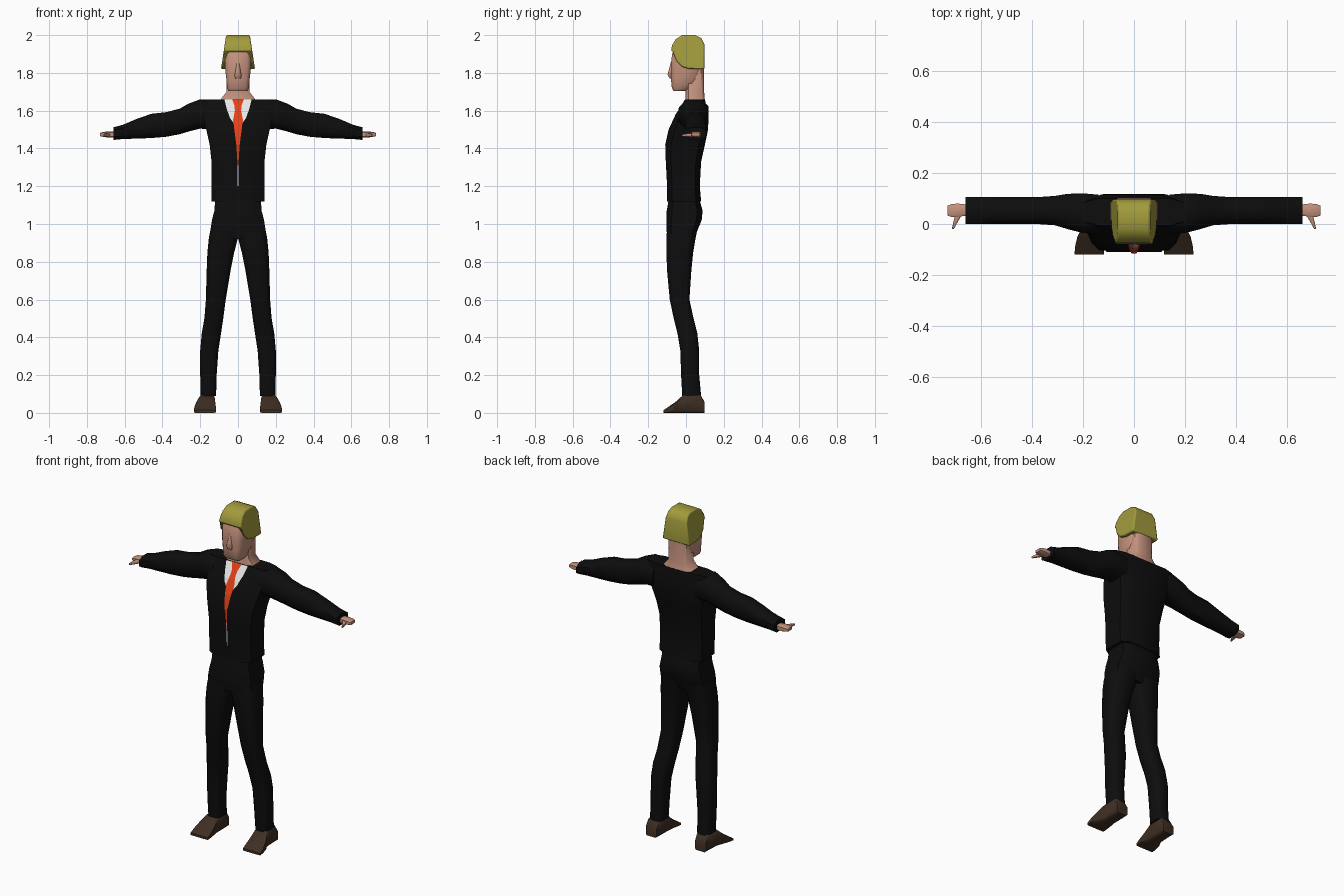
import bpy
import bmesh
import math

cube = bpy.data.objects.get("Cube")
if cube:
    bpy.data.objects.remove(cube, do_unlink=True)


def material(name, rgb):
    m = bpy.data.materials.new(name)
    m.use_nodes = True
    m.diffuse_color = (*rgb, 1)
    m.node_tree.nodes["Principled BSDF"].inputs["Base Color"].default_value = (*rgb, 1)
    return m


SUIT = material("suit black", (0.004, 0.004, 0.004))
SKIN = material("skin", (0.56, 0.29, 0.21))
HAIR = material("blond hair", (0.36, 0.33, 0.045))
SHOE = material("shoe brown", (0.05, 0.028, 0.017))
TIE = material("tie orange", (0.8, 0.05, 0.008))
SHIRT = material("shirt white", (0.8, 0.8, 0.8))


def finish(name, bm, mat, mirror=False, angle=50, recalc=True):
    if recalc:
        bmesh.ops.recalc_face_normals(bm, faces=bm.faces)
    mesh = bpy.data.meshes.new(name)
    bm.to_mesh(mesh)
    bm.free()
    mesh.materials.append(mat)
    ob = bpy.data.objects.new(name, mesh)
    bpy.context.collection.objects.link(ob)
    bpy.ops.object.select_all(action="DESELECT")
    ob.select_set(True)
    bpy.context.view_layer.objects.active = ob
    bpy.ops.object.shade_smooth_by_angle(angle=math.radians(angle))
    if mirror:
        ob.modifiers.new("Mirror", "MIRROR").use_mirror_merge = False
    return ob


def loft(name, sections, mat, axis="z", corner=0.3, **kw):
    """Chamfered box rings; a section is (position, u0, u1, v0, v1)."""
    k = 1 - corner
    ring = [(-k, -1), (k, -1), (1, -k), (1, k), (k, 1), (-k, 1), (-1, k), (-1, -k)]
    bm = bmesh.new()
    rings = []
    for p, u0, u1, v0, v1 in sections:
        row = []
        for a, b in ring:
            u = (u0 + u1 + a * (u1 - u0)) / 2
            v = (v0 + v1 + b * (v1 - v0)) / 2
            co = {"z": (u, v, p), "x": (p, v, u), "y": (u, p, v)}[axis]
            row.append(bm.verts.new(co))
        rings.append(row)
    for lo, hi in zip(rings, rings[1:]):
        for i in range(8):
            j = (i + 1) % 8
            bm.faces.new((lo[i], lo[j], hi[j], hi[i]))
    bm.faces.new(rings[0])
    bm.faces.new(rings[-1])
    return finish(name, bm, mat, **kw)


def lerp(table, z, column):
    for a, b in zip(table, table[1:]):
        if a[0] <= z <= b[0]:
            return a[column] + (b[column] - a[column]) * (z - a[0]) / (b[0] - a[0])
    return table[-1][column]


# Jacket body
body = [(z, -w, w, f, b) for z, w, f, b in (
    (1.12, .14, -.1, .08), (1.2, .14, -.1, .073), (1.33, .14, -.107, .08),
    (1.42, .15, -.11, .1), (1.5, .168, -.092, .117), (1.58, .185, -.055, .115),
    (1.635, .2, -.02, .105), (1.66, .2, -.005, .1))]
loft("jacket", body, SUIT)

# Sleeves
loft("sleeves", [
    (.14, 1.5, 1.65, -.04, .115), (.2, 1.505, 1.66, -.035, .12),
    (.26, 1.49, 1.638, -.02, .118), (.31, 1.475, 1.61, -.005, .11),
    (.38, 1.462, 1.592, 0, .105), (.46, 1.455, 1.583, 0, .105),
    (.54, 1.452, 1.555, 0, .105), (.61, 1.45, 1.525, 0, .105),
    (.66, 1.445, 1.512, 0, .105)], SUIT, axis="x", corner=.5, mirror=True)

# Hands and thumbs
loft("hands", [(.64, 1.46, 1.488, .035, .075), (.69, 1.458, 1.49, .028, .08),
               (.715, 1.462, 1.487, .028, .078), (.73, 1.465, 1.482, .033, .072)],
     SKIN, axis="x", mirror=True)
loft("thumbs", [(-.02, .706, .714, 1.464, 1.474), (0, .695, .709, 1.462, 1.478),
                (.04, .672, .7, 1.46, 1.482)], SKIN, axis="y", mirror=True)

# Trousers: hips, then both legs
loft("trouser_hips", [(z, -w, w, f, b) for z, w, f, b in (
    (.92, .145, -.095, .045), (.97, .145, -.104, .062), (1.02, .138, -.104, .083),
    (1.07, .125, -.102, .088), (1.14, .12, -.09, .068))], SUIT)
loft("trouser_legs", [
    (.09, .116, .198, -.02, .08), (.2, .113, .2, -.026, .07),
    (.33, .104, .2, -.03, .07), (.42, .09, .192, -.045, .06),
    (.5, .078, .178, -.065, .04), (.6, .065, .17, -.086, .018),
    (.75, .04, .166, -.1, .028), (.85, .02, .162, -.104, .038),
    (.92, .002, .155, -.104, .05), (.98, 0, .144, -.1, .062)],
    SUIT, corner=.4, mirror=True)

# Shoes
loft("shoes", [
    (-.12, .117, .233, 0, .014), (-.09, .117, .231, 0, .034),
    (-.05, .12, .222, 0, .062), (-.015, .124, .205, 0, .095),
    (.075, .126, .2, 0, .098), (.097, .128, .2, 0, .06)],
    SHOE, axis="y", corner=.22, mirror=True)

# Neck and head
loft("neck", [(1.65, -.098, .098, -.002, .1), (1.665, -.088, .088, -.002, .099),
              (1.7, -.06, .06, -.002, .096), (1.85, -.06, .06, 0, .094)], SKIN)
loft("head", [(1.705, -.05, .05, -.066, .0), (1.72, -.058, .058, -.075, .03),
              (1.77, -.062, .062, -.08, .07), (1.83, -.069, .069, -.08, .085),
              (1.9, -.07, .07, -.074, .085), (1.94, -.06, .06, -.055, .08)], SKIN)
loft("nose", [(1.77, -.016, .016, -.086, -.06), (1.79, -.018, .018, -.098, -.06),
              (1.82, -.012, .012, -.09, -.06), (1.86, -.008, .008, -.079, -.06)],
     SKIN, corner=.6)

# Hair: side profile widened toward the bottom
profile = [(.098, 1.82), (.02, 1.82), (-.02, 1.832), (-.05, 1.862), (-.07, 1.912),
           (-.079, 1.915), (-.074, 1.945), (-.055, 1.978), (-.02, 2), (.05, 2),
           (.08, 1.985), (.098, 1.95)]
bm = bmesh.new()
sides = []
for s in (-1, 1):
    sides.append([bm.verts.new((s * (.063 + .15 * (2 - z)), y, z)) for y, z in profile])
    bm.faces.new(sides[-1])
for i in range(len(profile)):
    j = (i + 1) % len(profile)
    bm.faces.new((sides[0][i], sides[0][j], sides[1][j], sides[1][i]))
hair = finish("hair", bm, HAIR)
bevel = hair.modifiers.new("Bevel", "BEVEL")
bevel.width = .008
bevel.segments = 2
bevel.limit_method = "ANGLE"
bevel.angle_limit = math.radians(60)


# Thin strips that follow the jacket front
def plate(name, outline, mat, lift):
    bm = bmesh.new()
    z0, z1 = outline[0][0], outline[-1][0]
    levels = sorted({z0 + (z1 - z0) * i / 16 for i in range(17)}
                    | {r[0] for r in outline}
                    | {s[0] for s in body if z0 < s[0] < z1})
    rows = []
    for z in levels:
        w, y = lerp(outline, z, 1), lerp(body, z, 3) - lift
        rows.append([bm.verts.new((s * w, y, z)) for s in (-1, 1)])
    for lo, hi in zip(rows, rows[1:]):
        bm.faces.new((lo[0], lo[1], hi[1], hi[0]))
    finish(name, bm, mat, recalc=False)


plate("shirt_front", [(1.515, .008), (1.56, .042), (1.61, .06), (1.66, .072)], SHIRT, .003)
plate("shirt_gap", [(1.2, .003), (1.34, .003)], SHIRT, .002)
plate("tie", [(1.31, .002), (1.42, .009), (1.55, .026), (1.6, .017),
              (1.625, .018), (1.66, .031)], TIE, .006)
